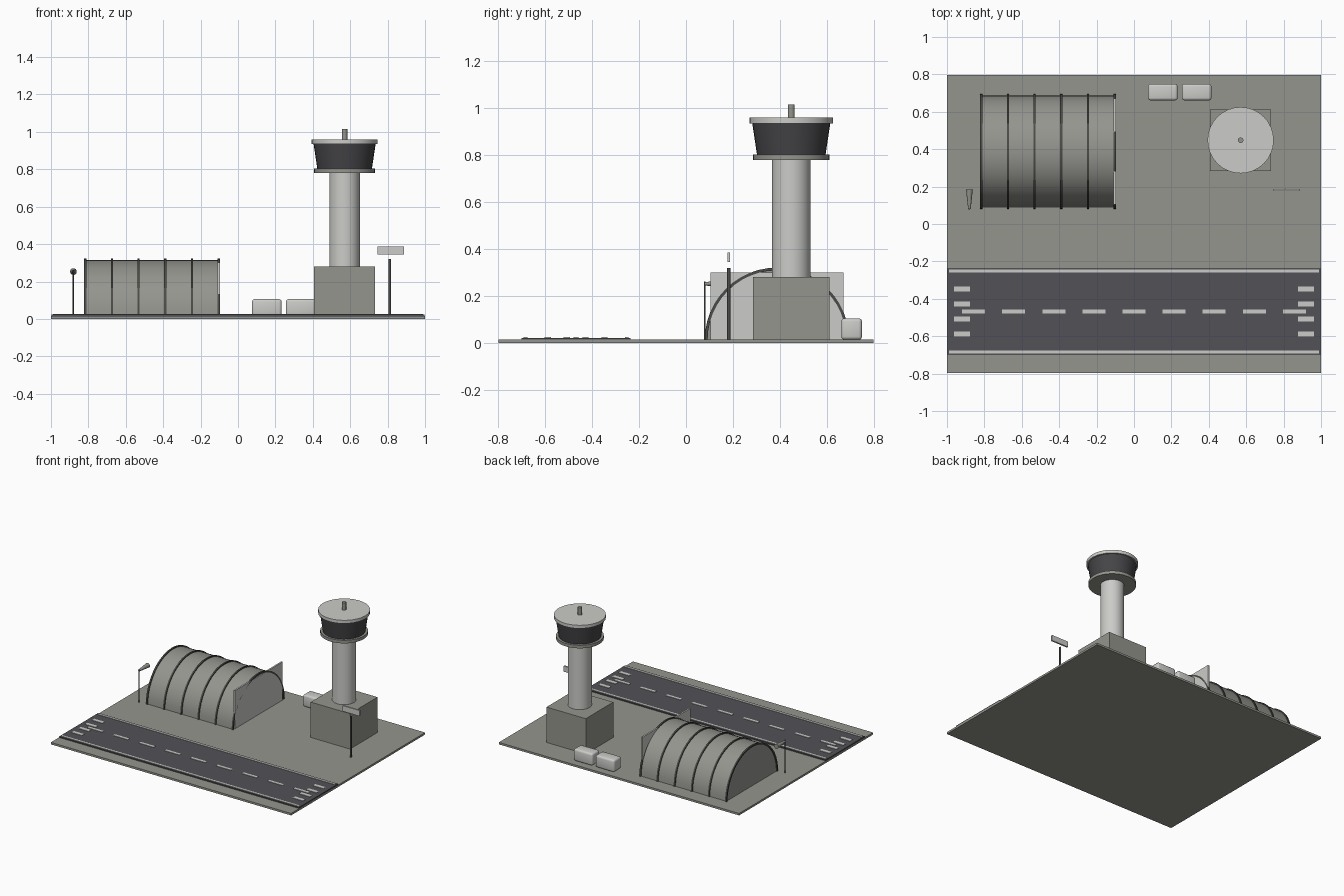
import bpy, bmesh, math
from mathutils import Matrix, Vector

cube = bpy.data.objects.get("Cube")
if cube:
    bpy.data.objects.remove(cube, do_unlink=True)


def material(name, r, g, b):
    m = bpy.data.materials.new(name)
    m.use_nodes = True
    m.diffuse_color = (r, g, b, 1)
    m.node_tree.nodes["Principled BSDF"].inputs["Base Color"].default_value = (r, g, b, 1)
    return m


CONCRETE = material("warm_grey_concrete", 0.30, 0.30, 0.27)
LIGHT = material("light_grey", 0.60, 0.60, 0.58)
ASPHALT = material("dark_asphalt", 0.085, 0.083, 0.092)
DARK = material("dark_grey_metal", 0.07, 0.07, 0.065)
GLASS = material("dark_glass", 0.06, 0.06, 0.065)
HANGAR = material("hangar_grey", 0.30, 0.30, 0.275)
GROUND = 0.015


def finish(name, bm, mat, smooth=False):
    bmesh.ops.recalc_face_normals(bm, faces=bm.faces)
    mesh = bpy.data.meshes.new(name)
    bm.to_mesh(mesh)
    bm.free()
    mesh.materials.append(mat)
    ob = bpy.data.objects.new(name, mesh)
    bpy.context.collection.objects.link(ob)
    if smooth:
        bpy.ops.object.select_all(action="DESELECT")
        ob.select_set(True)
        bpy.context.view_layer.objects.active = ob
        bpy.ops.object.shade_smooth_by_angle(angle=math.radians(35))
    return ob


def add_box(bm, x, y, z, sx, sy, sz):
    """Box centred on x, y with its underside at z."""
    m = Matrix.Translation((x, y, z + sz / 2)) @ Matrix.Diagonal((sx, sy, sz, 1))
    bmesh.ops.create_cube(bm, size=1, matrix=m)


def box(name, mat, *dims):
    bm = bmesh.new()
    add_box(bm, *dims)
    return finish(name, bm, mat)


def cone(name, mat, start, end, r1, r2, sides=32):
    bm = bmesh.new()
    a, b = Vector(start), Vector(end)
    turn = (b - a).to_track_quat("Z", "Y").to_matrix().to_4x4()
    bmesh.ops.create_cone(bm, cap_ends=True, segments=sides, radius1=r1, radius2=r2,
                          depth=(b - a).length,
                          matrix=Matrix.Translation((a + b) / 2) @ turn)
    return finish(name, bm, mat, True)


def add_arch(bm, x0, x1, y, outer, inner=0, steps=24):
    """Half-round profile, solid or hollow, extruded along x."""
    def arc(r):
        return [(x0, y + r * math.cos(math.pi * i / steps),
                 GROUND + r * math.sin(math.pi * i / steps)) for i in range(steps + 1)]
    points = arc(outer) + (arc(inner)[::-1] if inner else [])
    face = bm.faces.new([bm.verts.new(p) for p in points])
    out = bmesh.ops.extrude_face_region(bm, geom=[face])
    moved = [v for v in out["geom"] if isinstance(v, bmesh.types.BMVert)]
    bmesh.ops.translate(bm, verts=moved, vec=(x1 - x0, 0, 0))


# Ground and runway
box("ground_slab", CONCRETE, 0, 0, 0, 2, 1.594, GROUND)
RUNWAY_Y = -0.468
box("runway", ASPHALT, 0, RUNWAY_Y, GROUND, 1.996, 0.465, 0.008)

# Runway paint
PAINT = (0.023, 0.003)
bm = bmesh.new()
for side in (-1, 1):
    add_box(bm, 0, RUNWAY_Y + side * 0.2155, PAINT[0], 1.98, 0.016, PAINT[1])
finish("runway_edge_lines", bm, LIGHT)
bm = bmesh.new()
for i in range(9):
    add_box(bm, (i - 4) * 0.2145, RUNWAY_Y, PAINT[0], 0.123, 0.021, PAINT[1])
finish("runway_centre_dashes", bm, LIGHT)
bm = bmesh.new()
for end in (-1, 1):
    for offset in (-0.121, -0.04, 0.04, 0.121):
        add_box(bm, end * 0.92, RUNWAY_Y + offset, PAINT[0], 0.086, 0.027, PAINT[1])
finish("runway_threshold_bars", bm, LIGHT)

# Hangar
HY = 0.387
bm = bmesh.new()
add_arch(bm, -0.817, -0.106, HY, 0.3)
finish("hangar_shell", bm, HANGAR, True)
bm = bmesh.new()
for i in range(6):
    x = -0.817 + i * 0.1428
    add_arch(bm, x - 0.006, x + 0.006, HY, 0.307, 0.295)
finish("hangar_ribs", bm, DARK, True)
box("hangar_door", LIGHT, -0.103, HY, GROUND, 0.012, 0.567, 0.287)

# Control tower
TX, TY = 0.57, 0.448


def tower_part(name, mat, z0, z1, r0, r1):
    cone(name, mat, (TX, TY, z0), (TX, TY, z1), r0, r1)


box("tower_base", CONCRETE, TX, TY, GROUND, 0.327, 0.327, 0.266)
tower_part("tower_shaft", LIGHT, 0.28, 0.785, 0.082, 0.082)
tower_part("tower_deck", CONCRETE, 0.78, 0.803, 0.163, 0.163)
tower_part("tower_cab_glass", GLASS, 0.803, 0.936, 0.146, 0.166)
tower_part("tower_roof", LIGHT, 0.936, 0.96, 0.177, 0.177)
tower_part("tower_mast", CONCRETE, 0.96, 1.016, 0.0145, 0.0145)

# Storage containers with rounded edges
for name, x in (("right_container", 0.154), ("left_container", 0.335)):
    bm = bmesh.new()
    add_box(bm, x, 0.705, GROUND, 0.158, 0.088, 0.091)
    bmesh.ops.bevel(bm, geom=bm.edges[:], offset=0.014, segments=3,
                    profile=0.5, affect="EDGES")
    finish(name, bm, LIGHT, True)

# Sign on its post
cone("sign_post", DARK, (0.812, 0.182, GROUND), (0.812, 0.182, 0.321), 0.007, 0.007, 12)
box("sign_board", LIGHT, 0.816, 0.182, 0.345, 0.142, 0.012, 0.042)

# Windsock on its pole
cone("windsock_pole", DARK, (-0.88, 0.08, GROUND), (-0.88, 0.08, 0.262), 0.004, 0.004, 12)
cone("windsock", CONCRETE, (-0.88, 0.08, 0.253), (-0.88, 0.184, 0.253), 0.007, 0.018, 16)
